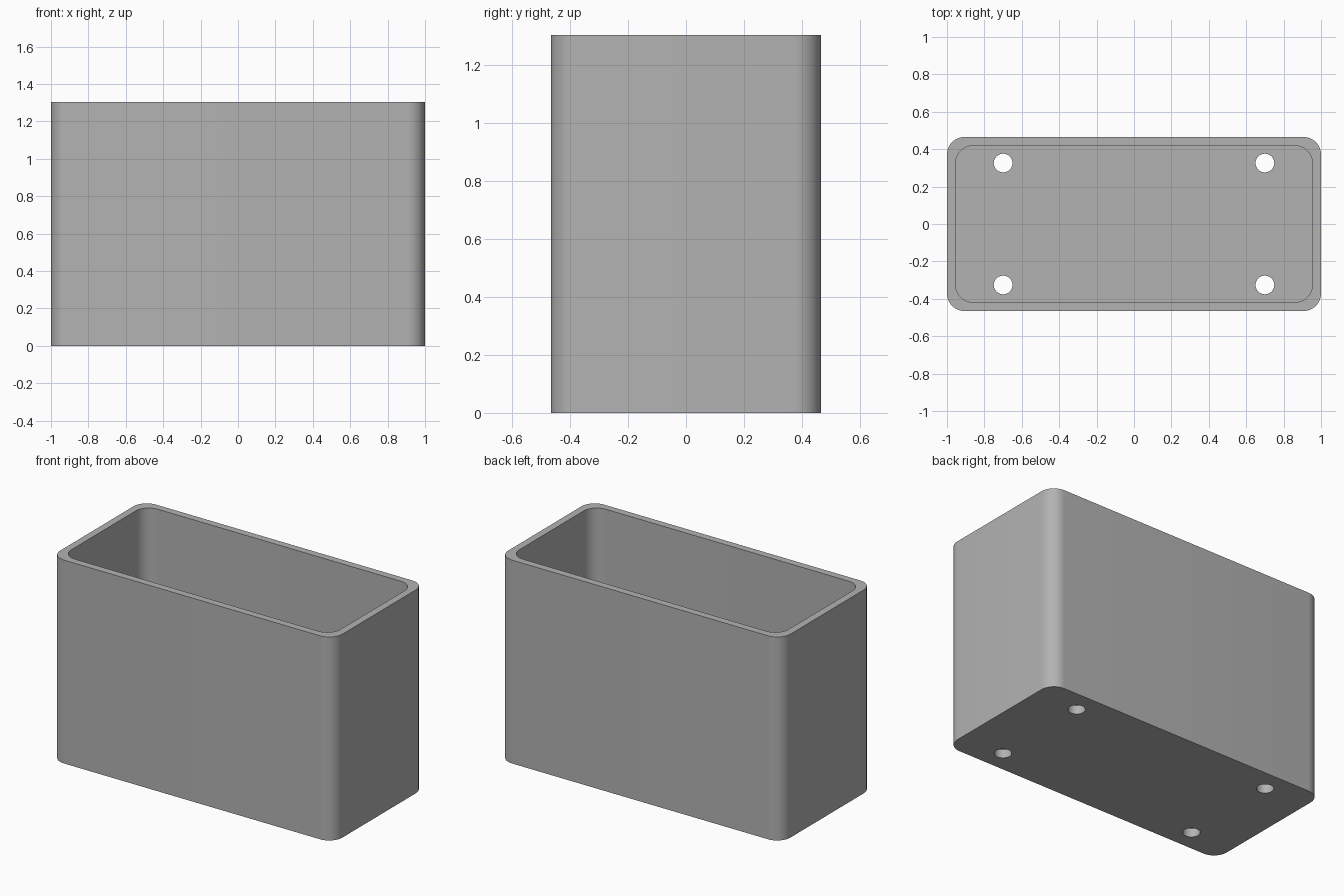
import bpy, bmesh, math

HALF_X, HALF_Y, HEIGHT = 1.0, 0.465, 1.303
WALL, FLOOR, RADIUS = 0.0465, 0.055, 0.093
HOLE_X, HOLE_Y, HOLE_R = 0.70, 0.326, 0.05

cube = bpy.data.objects.get("Cube")
if cube:
    bpy.data.objects.remove(cube, do_unlink=True)

grey = bpy.data.materials.new("plain_grey")
grey.use_nodes = True
colour = (0.45, 0.45, 0.45, 1)
grey.diffuse_color = colour
grey.node_tree.nodes["Principled BSDF"].inputs["Base Color"].default_value = colour


def prism(name, outline, z0, z1):
    """Extrude a closed outline from z0 up to z1."""
    bm = bmesh.new()
    base = bm.faces.new([bm.verts.new((x, y, z0)) for x, y in outline])
    grown = bmesh.ops.extrude_face_region(bm, geom=[base])["geom"]
    verts = [g for g in grown if isinstance(g, bmesh.types.BMVert)]
    bmesh.ops.translate(bm, verts=verts, vec=(0, 0, z1 - z0))
    bmesh.ops.recalc_face_normals(bm, faces=bm.faces)
    mesh = bpy.data.meshes.new(name)
    bm.to_mesh(mesh)
    bm.free()
    mesh.materials.append(grey)
    obj = bpy.data.objects.new(name, mesh)
    bpy.context.collection.objects.link(obj)
    return obj


def arc(cx, cy, r, start, sweep, steps):
    angles = [start + sweep * i / steps for i in range(steps + 1)]
    return [(cx + r * math.cos(a), cy + r * math.sin(a)) for a in angles]


def rounded_rect(hx, hy, r):
    points = []
    for i, (sx, sy) in enumerate([(1, 1), (-1, 1), (-1, -1), (1, -1)]):
        points += arc(sx * (hx - r), sy * (hy - r), r, i * math.pi / 2, math.pi / 2, 12)
    return points


# Outer body
box = prism("open_box", rounded_rect(HALF_X, HALF_Y, RADIUS), 0, HEIGHT)

# Cavity and the four floor holes
cutters = [prism("cavity_cutter", rounded_rect(HALF_X - WALL, HALF_Y - WALL, RADIUS),
                 FLOOR, HEIGHT + 0.1)]
for sx in (-1, 1):
    for sy in (-1, 1):
        circle = arc(sx * HOLE_X, sy * HOLE_Y, HOLE_R, 0, 2 * math.pi, 32)[:-1]
        cutters.append(prism("hole_cutter", circle, -0.1, FLOOR + 0.1))

bpy.ops.object.select_all(action='DESELECT')
box.select_set(True)
bpy.context.view_layer.objects.active = box
for cutter in cutters:
    cut = box.modifiers.new(cutter.name, 'BOOLEAN')
    cut.operation = 'DIFFERENCE'
    cut.solver = 'EXACT'
    cut.object = cutter
    bpy.ops.object.modifier_apply(modifier=cut.name)
    bpy.data.objects.remove(cutter, do_unlink=True)

# Smooth corners, crisp rims
bpy.ops.object.shade_smooth_by_angle(angle=math.radians(30))
